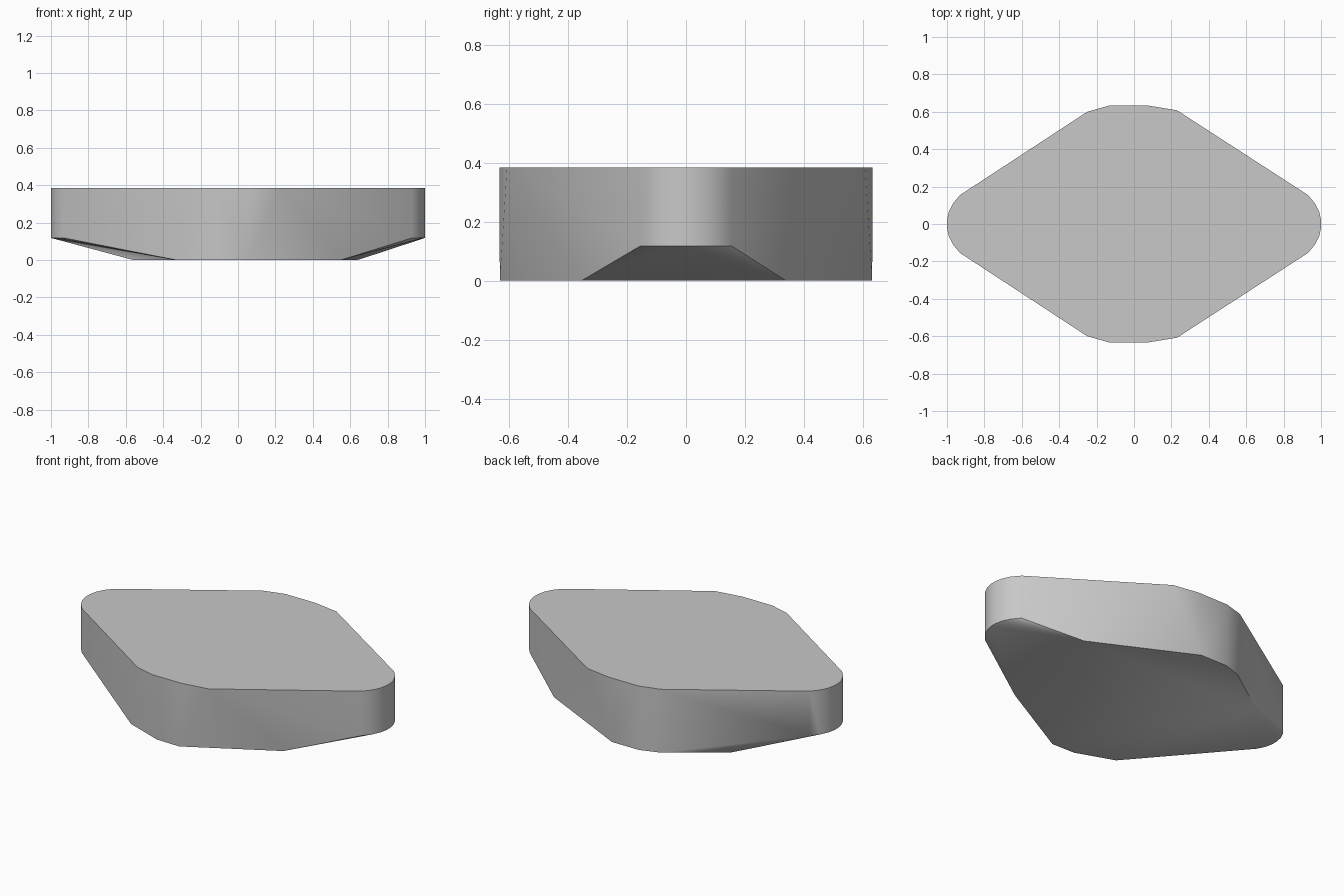
import bpy, bmesh, math

cube = bpy.data.objects.get("Cube")
if cube:
    bpy.data.objects.remove(cube, do_unlink=True)

HEIGHT, TIP_Z = 0.385, 0.118

# Single plain grey material
grey = bpy.data.materials.new("stone_grey")
grey.use_nodes = True
color = (0.58, 0.58, 0.58, 1)
grey.diffuse_color = color
grey.node_tree.nodes["Principled BSDF"].inputs["Base Color"].default_value = color

# Rounded tips, shared by the top rim and the raised lower rim
tip = [(1, 0.02), (0.99, 0.065), (0.968, 0.11), (0.93, 0.155)]
tips = [(sx * x, sy * y) for x, y in tip for sx in (1, -1) for sy in (1, -1)]

# Blunt front and back corners of the rim
blunt = [(0.23, 0.608), (0.07, 0.634), (-0.13, 0.634), (-0.25, 0.6)]
corners = [(x, s * y) for x, y in blunt for s in (1, -1)]

# Irregular flat underside, leaving a sloped cut under each tip
underside = [(0.64, 0.34), (0.05, 0.632), (-0.13, 0.632), (-0.24, 0.595), (-0.56, 0.37),
             (-0.33, -0.545), (-0.1, -0.628), (0.05, -0.632), (0.55, -0.355)]

# Hull around the three levels
bm = bmesh.new()
for points, z in ((tips + corners, HEIGHT), (tips, TIP_Z), (underside, 0)):
    for x, y in points:
        bm.verts.new((x, y, z))
result = bmesh.ops.convex_hull(bm, input=bm.verts[:])
loose = [v for v in bm.verts if not v.link_faces]
bmesh.ops.delete(bm, geom=loose, context='VERTS')
bmesh.ops.dissolve_limit(bm, angle_limit=math.radians(0.5), verts=bm.verts[:], edges=bm.edges[:])
bmesh.ops.recalc_face_normals(bm, faces=bm.faces[:])

mesh = bpy.data.meshes.new("rounded_slab")
bm.to_mesh(mesh)
bm.free()
mesh.materials.append(grey)
slab = bpy.data.objects.new("rounded_slab", mesh)
bpy.context.collection.objects.link(slab)

# Soft walls with sharp rims
bpy.ops.object.select_all(action='DESELECT')
slab.select_set(True)
bpy.context.view_layer.objects.active = slab
bpy.ops.object.shade_smooth_by_angle(angle=math.radians(40))
